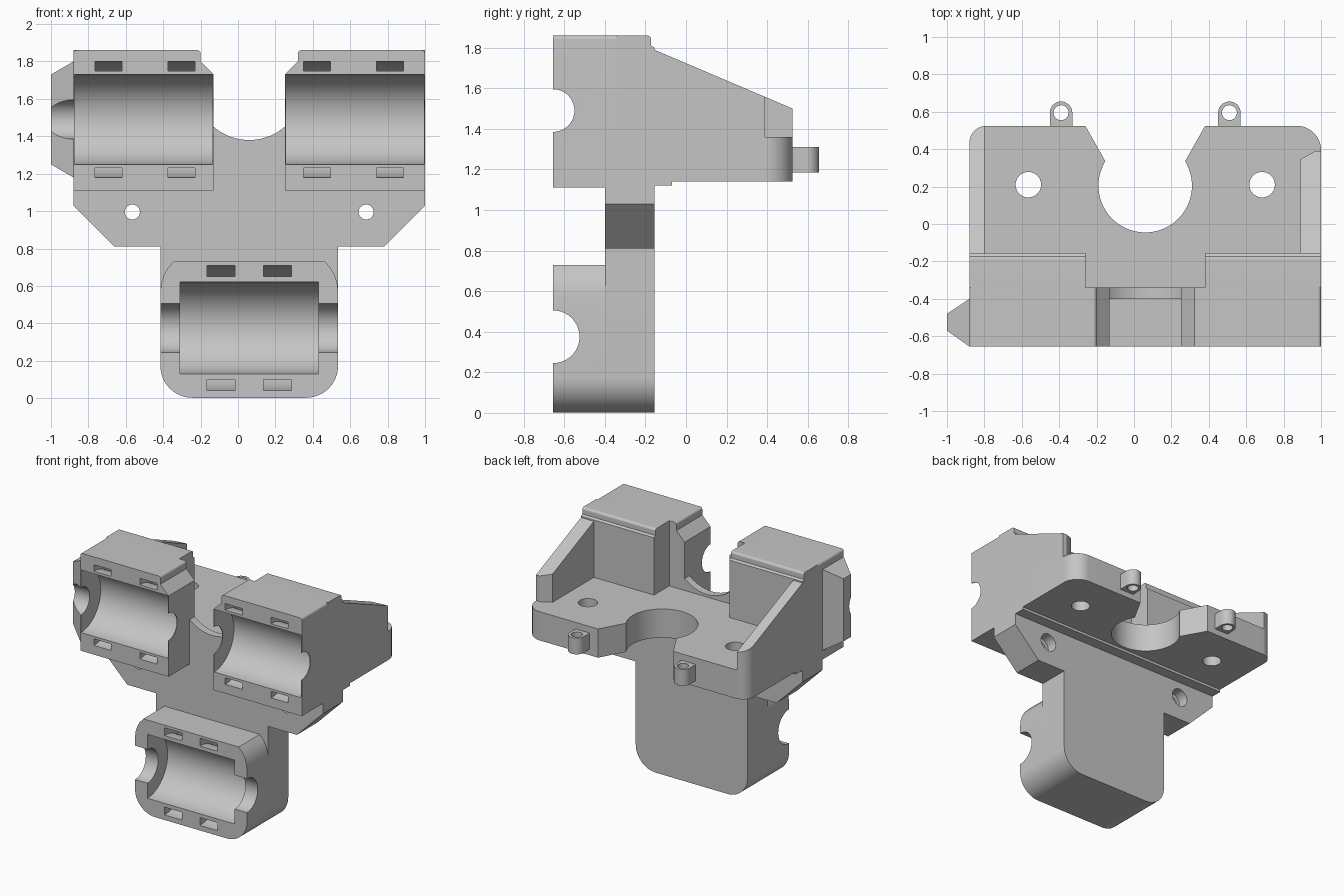
import bpy, bmesh
from math import cos, sin, pi, radians
from mathutils import Vector

if "Cube" in bpy.data.objects:
    bpy.data.objects.remove(bpy.data.objects["Cube"])

CX = 0.06      # symmetry plane of the body
FACE = -0.655  # front parting face, also the rod axis depth
TOP_ROD, LOW_ROD = 1.49, 0.375

grey = bpy.data.materials.new("plain_grey")
grey.use_nodes = True
grey.diffuse_color = (0.56, 0.56, 0.56, 1)
grey.node_tree.nodes["Principled BSDF"].inputs["Base Color"].default_value = grey.diffuse_color


def finish(name, bm):
    bmesh.ops.recalc_face_normals(bm, faces=bm.faces)
    mesh = bpy.data.meshes.new(name)
    bm.to_mesh(mesh)
    bm.free()
    mesh.materials.append(grey)
    obj = bpy.data.objects.new(name, mesh)
    obj.location.x = CX
    bpy.context.collection.objects.link(obj)
    return obj


def rounded(corners):
    """Corners are (a, b) or (a, b, fillet radius)."""
    out, n = [], len(corners)
    for i, c in enumerate(corners):
        p = Vector(c[:2])
        if len(c) == 2:
            out.append(p)
            continue
        u = (Vector(corners[i - 1][:2]) - p).normalized()
        v = (Vector(corners[(i + 1) % n][:2]) - p).normalized()
        half = u.angle(v) / 2
        centre = p + (u + v).normalized() * c[2] / sin(half)
        t = c[2] * cos(half) / sin(half)
        d1, d2 = p + u * t - centre, p + v * t - centre
        out += [centre + d1.lerp(d2, k / 10).normalized() * c[2] for k in range(11)]
    return out


def prism(name, corners, axis, lo, hi):
    """Extrude a profile along x (y,z), y (x,z) or z (x,y)."""
    place = {"x": lambda a, b, h: (h, a, b),
             "y": lambda a, b, h: (a, h, b),
             "z": lambda a, b, h: (a, b, h)}[axis]
    bm = bmesh.new()
    pts = rounded(corners)
    face = bm.faces.new([bm.verts.new(place(p[0], p[1], lo)) for p in pts])
    new = bmesh.ops.extrude_face_region(bm, geom=[face])["geom"]
    shift = Vector(place(0, 0, hi - lo))
    bmesh.ops.translate(bm, vec=shift, verts=[g for g in new if isinstance(g, bmesh.types.BMVert)])
    return finish(name, bm)


def box(name, x0, x1, y0, y1, z0, z1):
    return prism(name, [(x0, y0), (x1, y0), (x1, y1), (x0, y1)], "z", z0, z1)


def rod(a, b, r, axis, lo, hi, sides=64):
    pts = [(a + r * cos(2 * pi * k / sides), b + r * sin(2 * pi * k / sides)) for k in range(sides)]
    return prism("cutter", pts, axis, lo, hi)


def tie_slot(z, r0, r1, x0, x1):
    """Curved strap tunnel that wraps behind a bearing."""
    arc = [radians(-105 + 210 * k / 36) for k in range(37)]
    pts = [(FACE + r1 * cos(t), z + r1 * sin(t)) for t in arc]
    pts += [(FACE + r0 * cos(t), z + r0 * sin(t)) for t in reversed(arc)]
    return prism("cutter", pts, "x", min(x0, x1), max(x0, x1))


def combine(obj, others, op="DIFFERENCE"):
    for other in others:
        mod = obj.modifiers.new("cut", "BOOLEAN")
        mod.operation, mod.solver, mod.object = op, "EXACT", other
        bpy.context.view_layer.update()
        deps = bpy.context.evaluated_depsgraph_get()
        mesh = bpy.data.meshes.new_from_object(obj.evaluated_get(deps))
        obj.modifiers.clear()
        obj.data = mesh
        bpy.data.objects.remove(other)
    return obj


def low_slots():
    return [tie_slot(LOW_ROD, 0.275, 0.335, s * 0.075, s * 0.225) for s in (-1, 1)]


parts = []

# Back plate: shoulders and stem, with screw holes and round pockets
plate = prism("back_plate", [
    (-0.94, 1.36), (-0.94, 1.03), (-0.72, 0.81), (-0.475, 0.81), (-0.475, 0.002, 0.17),
    (0.475, 0.002, 0.17), (0.475, 0.81), (0.72, 0.81), (0.94, 1.03), (0.94, 1.36)], "y", -0.4, -0.155)
cuts = [rod(s * 0.625, 0.995, 0.04, "y", -0.6, 0) for s in (-1, 1)]
cuts += [rod(s * 0.625, 0.995, 0.07, "y", -0.24, -0.1, 32) for s in (-1, 1)]
parts.append(combine(plate, cuts + low_slots()))

# Lower bearing clamp with arched upper shoulders
arch = [(0.475, 0.57), (0.47, 0.617), (0.457, 0.657), (0.436, 0.695), (0.405, 0.73)]
clamp = prism("lower_clamp", [(-0.475, 0.002, 0.17), (0.475, 0.002, 0.17)] + arch
              + [(-x, z) for x, z in reversed(arch)], "y", FACE, -0.4)
parts.append(combine(clamp, [
    rod(FACE, LOW_ROD, 0.245, "x", -0.37, 0.37),
    rod(FACE, LOW_ROD, 0.13, "x", -0.6, 0.6)] + low_slots()))

# Upper bearing towers, mirrored about the middle
for side, s in (("right", -1), ("left", 1)):
    tower = prism(side + "_bearing_tower", [
        (s * 0.19, 1.11), (s * 0.94, 1.11), (s * 0.94, 1.86, 0.018),
        (s * 0.26, 1.86, 0.018), (s * 0.26, 1.8), (s * 0.19, 1.73)], "y", FACE, -0.34)
    c0, c1 = sorted((s * 0.196, s * 0.934))
    parts.append(combine(
        tower, [rod(FACE, TOP_ROD, 0.24, "x", c0, c1), rod(FACE, TOP_ROD, 0.105, "x", -1.2, 1.2)]
        + [tie_slot(TOP_ROD, 0.26, 0.31, s * a, s * (a + 0.145)) for a in (0.29, 0.68)]))
    # Solid block behind the bearing, with a slightly proud wall under its cap
    x0, x1 = sorted((s * 0.32, s * 0.94))
    parts.append(prism(side + "_tower_back", [
        (-0.34, 1.2), (-0.155, 1.2), (-0.155, 1.8), (-0.172, 1.81), (-0.172, 1.86, 0.018),
        (-0.34, 1.86)], "x", x0, x1))

# Tapered rod ear on one side
bm = bmesh.new()
for x, y0, y1, z0, z1 in ((-0.94, FACE, -0.4, 1.18, 1.8), (-1.06, -0.57, -0.48, 1.25, 1.73)):
    for y in (y0, y1):
        for z in (z0, z1):
            bm.verts.new((x, y, z))
bmesh.ops.convex_hull(bm, input=bm.verts)
parts.append(combine(finish("rod_ear", bm), [rod(FACE, TOP_ROD, 0.105, "x", -1.2, -0.8)]))

# Low wall between the towers with a scooped top
wall = box("scooped_wall", -0.2, 0.2, -0.4, -0.34, 1.3, 1.46)
parts.append(combine(wall, [rod(0, 1.67, 0.29, "y", -0.6, -0.2, 96)]))

# Horizontal deck with round opening, flared throat and mounting holes
outline = [(-0.94, -0.155), (0.94, -0.155), (0.94, 0.525, 0.13), (0.32, 0.525), (0.213, 0.335),
           (0.14, 0.25), (-0.14, 0.25), (-0.213, 0.335), (-0.32, 0.525), (-0.94, 0.525, 0.09)]
deck = prism("deck", outline, "z", 1.14, 1.36)
parts.append(combine(deck, [rod(0, 0.205, 0.25, "z", 1, 1.5, 96)]
                     + [rod(s * 0.625, 0.21, 0.068, "z", 1, 1.5) for s in (-1, 1)]))
parts.append(box("deck_step", -0.94, 0.94, -0.156, -0.07, 1.12, 1.15))

# Sloping side gussets: a full-length one and a shorter one with a slanted end
long_gusset = prism("right_gusset", [
    (-0.18, 1.2), (-0.18, 1.8), (0.525, 1.5), (0.525, 1.2)], "x", -0.94, -0.86)
trim = prism("trim", [(-1, -0.3), (-0.7, -0.3), (-0.7, 0.525), (-0.94, 0.525, 0.09), (-0.94, -0.2)],
             "z", 1.1, 1.9)
parts.append(combine(long_gusset, [trim], "INTERSECT"))
short_gusset = prism("left_gusset", [
    (-0.18, 1.2), (-0.18, 1.8), (0.525, 1.5), (0.525, 1.2)], "x", 0.83, 0.94)
trim = prism("trim", [(0.8, -0.3), (1, -0.3), (1, 0.385), (0.91, 0.39), (0.8, 0.33)], "z", 1.1, 1.9)
parts.append(combine(short_gusset, [trim], "INTERSECT"))

# Small screw lugs on the back edge
for side, s in (("right", -1), ("left", 1)):
    x = s * 0.45
    lug = prism(side + "_lug", [
        (x - 0.06, 0.52), (x + 0.06, 0.52), (x + 0.06, 0.655, 0.0599), (x - 0.06, 0.655, 0.0599)],
        "z", 1.185, 1.31)
    parts.append(combine(lug, [rod(x, 0.595, 0.04, "z", 1, 1.5)]))

# Smooth curves, crisp edges
for obj in parts:
    obj.data.shade_smooth()
    obj.data.set_sharp_from_angle(angle=radians(30))
